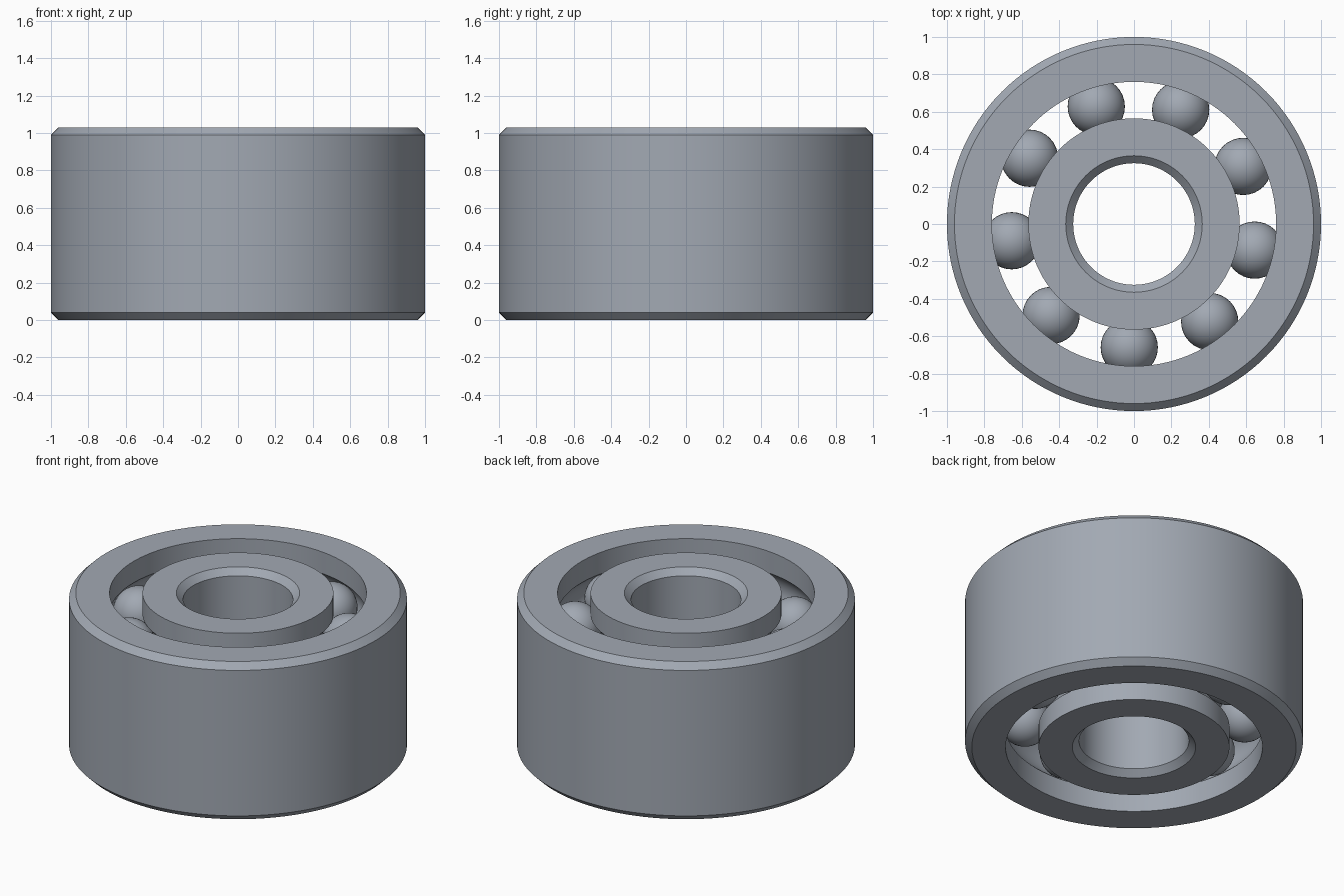
import bpy, bmesh, math
from mathutils import Matrix, Vector

cube = bpy.data.objects.get("Cube")
if cube:
    bpy.data.objects.remove(cube, do_unlink=True)

HEIGHT, CHAMFER = 1.03, 0.04
ROWS = (0.26, 0.77)            # heights of the two ball rows
PITCH, BALL, GROOVE = 0.66, 0.153, 0.156
BALLS, PHASE = 9, math.radians(-92.2)

steel = bpy.data.materials.new("steel_grey")
steel.use_nodes = True
steel.diffuse_color = (0.36, 0.395, 0.45, 1)
steel.node_tree.nodes["Principled BSDF"].inputs["Base Color"].default_value = steel.diffuse_color


def finish(name, bm):
    """Turn a bmesh into a smooth-shaded steel object."""
    bmesh.ops.recalc_face_normals(bm, faces=bm.faces)
    mesh = bpy.data.meshes.new(name)
    bm.to_mesh(mesh)
    bm.free()
    mesh.materials.append(steel)
    obj = bpy.data.objects.new(name, mesh)
    bpy.context.collection.objects.link(obj)
    bpy.ops.object.select_all(action="DESELECT")
    obj.select_set(True)
    bpy.context.view_layer.objects.active = obj
    bpy.ops.object.shade_smooth_by_angle(angle=math.radians(30))


def race(name, plain, grooved):
    """Lathe a ring: chamfered wall at radius plain, two ball grooves in the other wall."""
    side = 1 if plain > grooved else -1
    edge = plain - side * CHAMFER
    profile = [(grooved, 0), (edge, 0), (plain, CHAMFER),
               (plain, HEIGHT - CHAMFER), (edge, HEIGHT), (grooved, HEIGHT)]
    reach = math.acos(abs(grooved - PITCH) / GROOVE)
    for z in reversed(ROWS):
        for i in range(13):
            a = reach * (1 - i / 6)
            profile.append((PITCH + side * GROOVE * math.cos(a), z + GROOVE * math.sin(a)))
    bm = bmesh.new()
    verts = [bm.verts.new((r, 0, z)) for r, z in profile]
    edges = [bm.edges.new((v, verts[i - 1])) for i, v in enumerate(verts)]
    bmesh.ops.spin(bm, geom=verts + edges, axis=(0, 0, 1), cent=(0, 0, 0),
                   angle=math.tau, steps=128, use_merge=True)
    bmesh.ops.remove_doubles(bm, verts=bm.verts, dist=0.0001)
    finish(name, bm)


race("outer_ring", 1.0, 0.76)
race("inner_ring", 0.325, 0.565)

# Two aligned rows of balls
for row, z in zip(("lower", "upper"), ROWS):
    bm = bmesh.new()
    for i in range(BALLS):
        a = PHASE + math.tau * i / BALLS
        place = Matrix.Translation(Vector((PITCH * math.cos(a), PITCH * math.sin(a), z)))
        bmesh.ops.create_uvsphere(bm, u_segments=32, v_segments=20, radius=BALL, matrix=place)
    finish(row + "_ball_row", bm)
